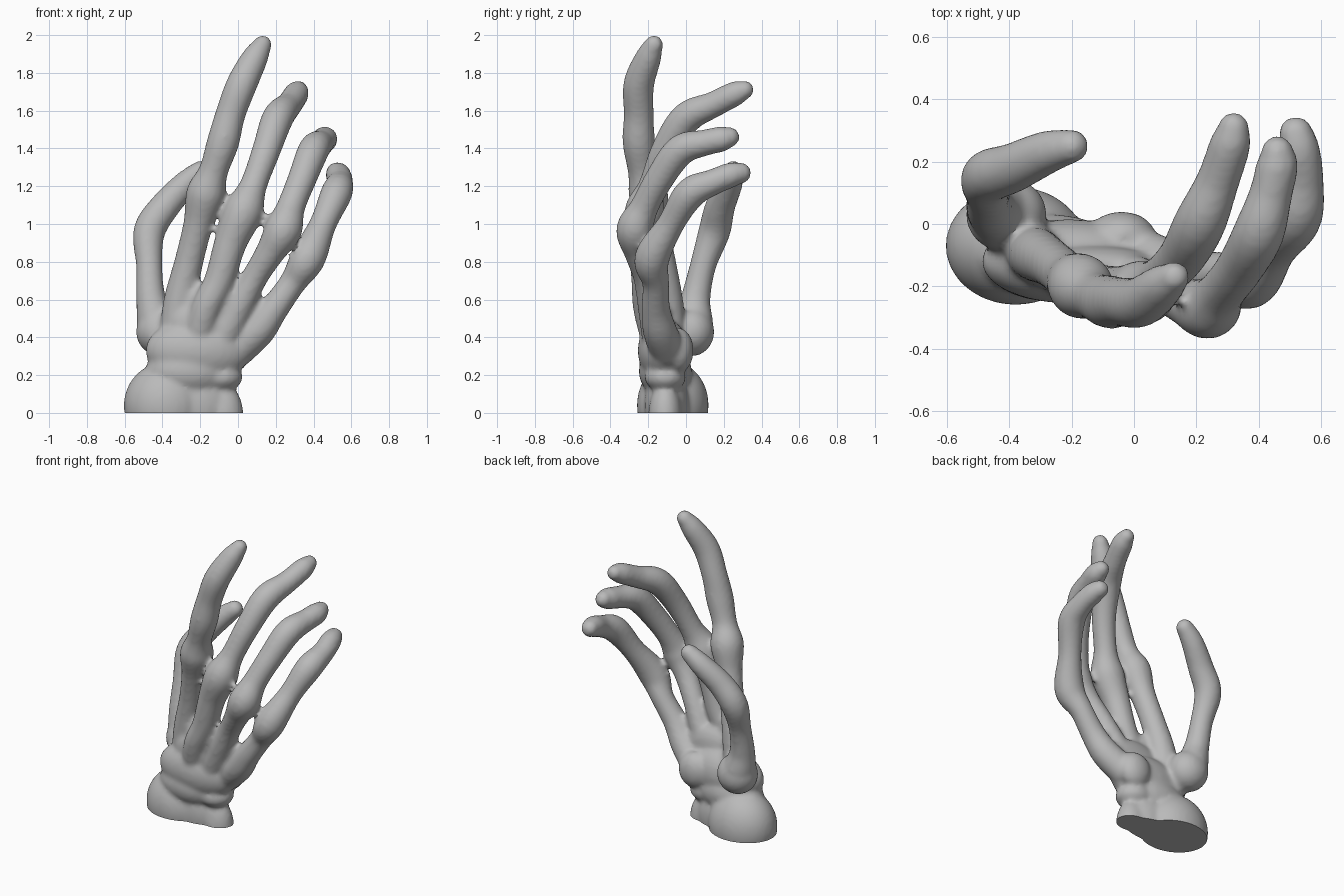
import bpy
import bmesh
from math import cos, sin, tau
from mathutils import Vector, Matrix

if "Cube" in bpy.data.objects:
    bpy.data.objects.remove(bpy.data.objects["Cube"], do_unlink=True)

CM = 0.01  # measurements below are in hundredths of a unit
SIDES = 18

bone = bpy.data.materials.new("matte grey")
bone.use_nodes = True
bone.diffuse_color = (0.49, 0.49, 0.49, 1)
bone.node_tree.nodes["Principled BSDF"].inputs["Base Color"].default_value = bone.diffuse_color


def add_ellipsoid(bm, centre, half_size, segments=20):
    matrix = Matrix.Translation(centre) @ Matrix.Diagonal((*half_size, 1))
    bmesh.ops.create_uvsphere(bm, u_segments=segments, v_segments=segments // 2,
                              radius=1, matrix=matrix)


def smooth_blend(a, b, c, d, t):
    """Smooth curve from b to c, guided by the neighbours a and d."""
    return (b * 2 + (c - a) * t + (a * 2 - b * 5 + c * 4 - d) * t ** 2
            + (b * 3 - a - c * 3 + d) * t ** 3) / 2


def add_chain(bm, stations):
    """Sweep a round section through stations of x, y, z and radius."""
    points = [Vector(s) * CM for s in stations]
    padded = [points[0]] + points + [points[-1]]
    path = []
    for a, b, c, d in zip(padded, padded[1:], padded[2:], padded[3:]):
        path += [smooth_blend(a, b, c, d, i / 5) for i in range(5)]
    path.append(points[-1])
    rings = []
    for before, p, after in zip(path[:1] + path, path, path[1:] + path[-1:]):
        along = (after.xyz - before.xyz).normalized()
        across = along.cross(Vector((1, 0, 0))).normalized()
        other = along.cross(across)
        rings.append([bm.verts.new(p.xyz + p.w * (across * cos(tau * k / SIDES)
                                                  + other * sin(tau * k / SIDES)))
                      for k in range(SIDES)])
    for low, high in zip(rings, rings[1:]):
        for k in range(SIDES):
            bm.faces.new((low[k - 1], low[k], high[k], high[k - 1]))
    bm.faces.new(rings[0][::-1])
    bm.faces.new(rings[-1])
    for end in (points[0], points[-1]):
        add_ellipsoid(bm, end.xyz, (end.w, end.w, end.w))


# Each finger runs from the wrist, over the knuckle, to the fingertip
thumb = [(-36, -6, 36, 9), (-42, 3, 45, 11), (-46, 5, 60, 8), (-47, 9, 78, 7),
         (-47, 15, 96, 8.5), (-39, 18, 109, 8), (-28, 23, 121, 7), (-20, 25, 128, 5.5)]
index = [(-33, -9, 36, 9), (-31, -10, 58, 8.7), (-26, -13, 80, 7.7), (-21, -17, 100, 8),
         (-17, -20, 116, 10.5), (-13, -23, 128, 7.8), (-8, -25, 143, 8.6),
         (-4, -25, 158, 8), (2, -25, 174, 8.2), (9, -20, 188, 7), (13, -17, 195, 5)]
middle = [(-22, -14, 36, 9), (-17, -20, 55, 8), (-10, -21, 70, 8), (-4, -22, 90, 8.7),
          (3, -22, 107, 10.5), (8, -18, 120, 7.3), (15, -11, 139, 7.6), (21, 0, 156, 8.4),
          (27, 14, 163, 7), (31, 26, 169, 6.6), (32, 31, 171, 5)]
ring = [(-10, -14, 36, 9), (1, -18, 57, 7.7), (9, -21, 72, 7), (17, -25, 85, 7.8),
        (24, -27, 97, 10), (28, -22, 109, 7.6), (34, -14, 124, 7.7), (40, -3, 139, 8.3),
        (44, 10, 143, 7), (46, 19, 145, 6.8), (46, 23, 146, 5.4)]
little = [(0, -10, 34, 9.5), (11, -14, 44, 9), (19, -16, 55, 7.7), (29, -16, 69, 7.2),
          (37, -18, 82, 9.4), (45, -8, 100, 7.2), (52, 2, 116, 8.4), (54, 14, 122, 7),
          (53, 24, 126, 6.7), (52, 29, 127, 5.6)]

# Thin ligaments strung between neighbouring knuckles
ligaments = [
    [(-14, -20, 111, 1.5), (-4, -22, 108, 1.5)],
    [(-18, -19, 96, 1.5), (-6, -22, 99, 1.5)],
    [(9, -22, 106, 1.5), (18, -26, 103, 1.5)],
    [(7, -22, 102, 1.5), (19, -26, 99, 1.5)],
]

# Wrist, carpal and palm masses: centre, then half size
masses = [
    ((-38, -7, 4), (22.5, 19, 23)),      # thick forearm bone end
    ((-8, -11, -2), (11, 9, 18)),        # thin forearm bone end
    ((-23, -10, 4), (20, 12, 20)),       # bridge between the forearm bones
    ((-9, -11, 19), (11.5, 11, 8)),      # wrist knob
    ((-26, -11, 22), (23, 14, 14)),      # wrist neck
    ((-21, -12, 33), (28, 13.5, 17)),    # carpal block
    ((-41, 3, 43), (13, 12, 13)),        # thumb root
    ((-4, -4, 33), (11, 8, 12)),         # heel of the palm
    ((-13, -15, 47), (24, 8, 14)),       # palm
    ((-4, -20, 60), (10, 4, 15)),        # web between middle and ring bones
    ((-23, -15, 58), (9, 4, 13)),        # web between index and middle bones
    ((10, -17, 53), (8, 4, 9)),          # web between ring and little bones
]

bm = bmesh.new()
for chain in [thumb, index, middle, ring, little] + ligaments:
    add_chain(bm, chain)
for centre, half_size in masses:
    add_ellipsoid(bm, Vector(centre) * CM, Vector(half_size) * CM, 40)
bmesh.ops.recalc_face_normals(bm, faces=bm.faces[:])
mesh = bpy.data.meshes.new("hand")
bm.to_mesh(mesh)
bm.free()
hand = bpy.data.objects.new("hand", mesh)
bpy.context.collection.objects.link(hand)

# Fuse everything into one soft skin
remesh = hand.modifiers.new("fuse", "REMESH")
remesh.mode = "VOXEL"
remesh.voxel_size = 0.014
soften = hand.modifiers.new("soften", "SMOOTH")
soften.factor = 0.5
soften.iterations = 8
evaluated = hand.evaluated_get(bpy.context.evaluated_depsgraph_get())
skin = bpy.data.meshes.new_from_object(evaluated)
hand.modifiers.clear()
hand.data = skin

# Slice the wrist flat at the ground and close the cut
bm = bmesh.new()
bm.from_mesh(skin)
cut = bmesh.ops.bisect_plane(bm, geom=bm.verts[:] + bm.edges[:] + bm.faces[:],
                             plane_co=(0, 0, 0), plane_no=(0, 0, 1), clear_inner=True)
rim = [g for g in cut["geom_cut"] if isinstance(g, bmesh.types.BMEdge)]
bmesh.ops.holes_fill(bm, edges=rim, sides=0)
bm.to_mesh(skin)
bm.free()

skin.materials.clear()
skin.materials.append(bone)
bpy.context.view_layer.objects.active = hand
hand.select_set(True)
bpy.ops.object.shade_smooth_by_angle(angle=0.9)
